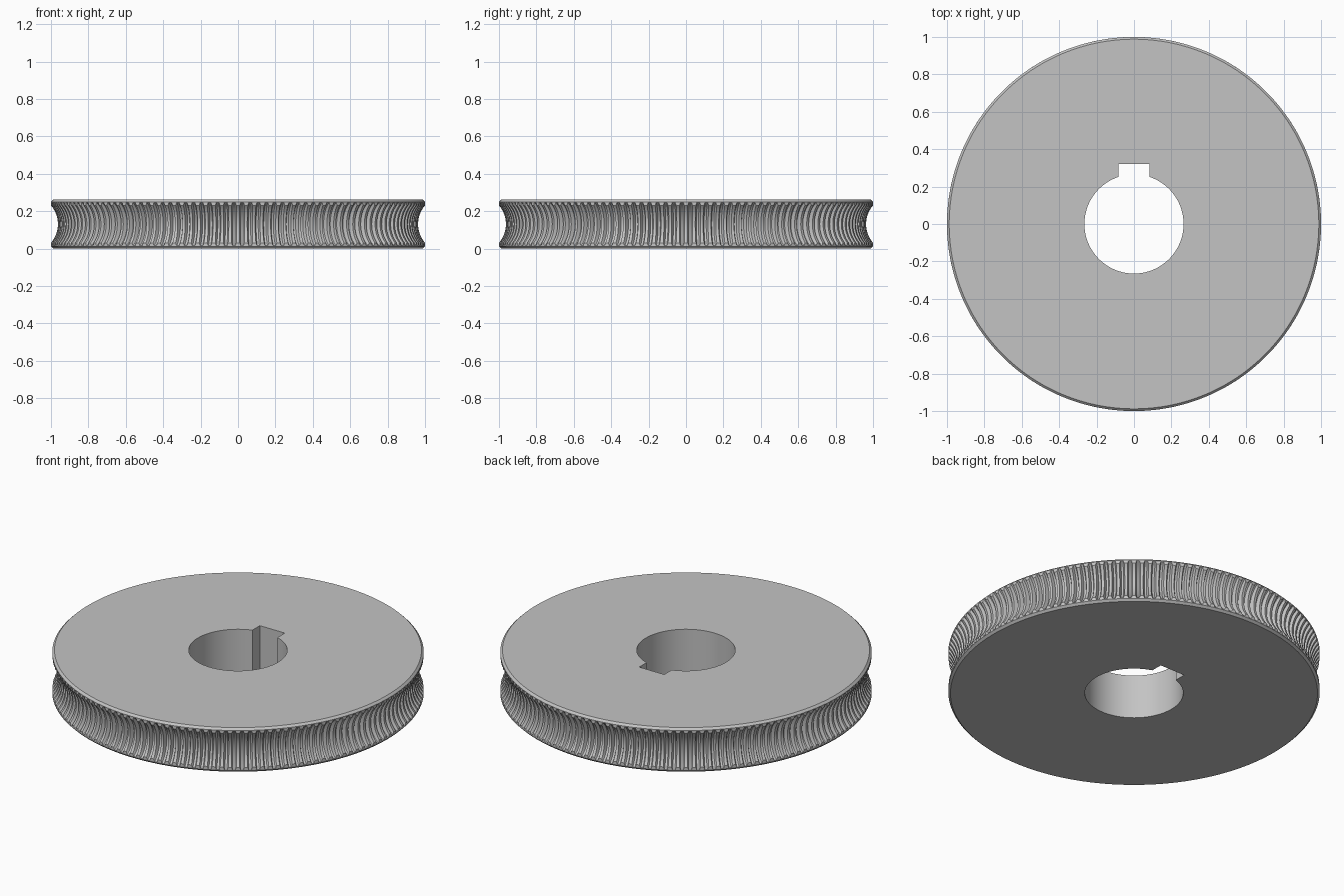
import bpy, bmesh, math

cube = bpy.data.objects.get("Cube")
if cube:
    bpy.data.objects.remove(cube)

TEETH, HEIGHT, MID = 144, 0.262, 0.131
CHAMFER = 0.012
BORE, KEY_HALF, KEY_TOP = 0.265, 0.082, 0.322
THROAT_HALF, THROAT_DEPTH = 0.1, 0.037
ROOT_HALF, ROOT_DEPTH = 0.115, 0.059


def hollow(h, half, depth):
    """Radius of a concave arc cut into a rim of radius 1, at height h from its middle."""
    if abs(h) >= half:
        return 1.0
    arc = (half * half + depth * depth) / (2 * depth)
    return 1 - depth + arc - math.sqrt(arc * arc - h * h)


def polar(bm, r, a, z):
    return bm.verts.new((r * math.cos(a), r * math.sin(a), z))


def rim_loop(bm, z, inset=0.0):
    """One level of the rim: four points for each tooth space."""
    h = z - MID
    tip = hollow(h, THROAT_HALF, THROAT_DEPTH)
    root = min(tip, hollow(h, ROOT_HALF, ROOT_DEPTH))
    floor = 0.006
    mouth = floor + 0.002 + 0.28 * (tip - root)
    loop = []
    for i in range(TEETH):
        a = 2 * math.pi * (i + 0.5) / TEETH
        for r, da in ((tip, -mouth), (root, -floor), (root, floor), (tip, mouth)):
            loop.append(polar(bm, r - inset, a + da, z))
    return loop


def bore_loop(bm, z):
    """Round bore with a square keyway at the back."""
    half = math.asin(KEY_HALF / BORE)
    start, sweep, steps = math.pi / 2 + half, 2 * math.pi - 2 * half, 96
    loop = [polar(bm, BORE, start + sweep * i / steps, z) for i in range(steps + 1)]
    loop += [bm.verts.new((x, KEY_TOP, z)) for x in (KEY_HALF, -KEY_HALF)]
    return loop


def skin(bm, low, high):
    n = len(low)
    for i in range(n):
        j = (i + 1) % n
        bm.faces.new((low[i], low[j], high[j], high[i]))


def loop_edges(bm, loop):
    return [bm.edges.get((v, loop[i - 1])) for i, v in enumerate(loop)]


bm = bmesh.new()

# Toothed rim with chamfered edges
steps = 16
offsets = [-ROOT_HALF] + [THROAT_HALF * (2 * i / steps - 1) for i in range(steps + 1)] + [ROOT_HALF]
levels = [(0, CHAMFER), (CHAMFER, 0)] + [(MID + h, 0) for h in offsets]
levels += [(HEIGHT - CHAMFER, 0), (HEIGHT, CHAMFER)]
rim = [rim_loop(bm, z, inset) for z, inset in levels]
for low, high in zip(rim, rim[1:]):
    skin(bm, low, high)

# Bore wall
bore = [bore_loop(bm, z) for z in (0, HEIGHT)]
skin(bm, *bore)

# Flat side faces
for outer, inner, up in ((rim[0], bore[0], -1), (rim[-1], bore[1], 1)):
    bmesh.ops.triangle_fill(bm, use_beauty=True, normal=(0, 0, up),
                            edges=loop_edges(bm, outer) + loop_edges(bm, inner))
bmesh.ops.recalc_face_normals(bm, faces=bm.faces)

mesh = bpy.data.meshes.new("worm_wheel")
bm.to_mesh(mesh)
bm.free()
wheel = bpy.data.objects.new("worm_wheel", mesh)
bpy.context.collection.objects.link(wheel)

# Plain grey metal
grey = bpy.data.materials.new("grey_metal")
grey.use_nodes = True
grey.diffuse_color = (0.55, 0.55, 0.55, 1)
grey.node_tree.nodes["Principled BSDF"].inputs["Base Color"].default_value = grey.diffuse_color
mesh.materials.append(grey)

bpy.ops.object.select_all(action="DESELECT")
wheel.select_set(True)
bpy.context.view_layer.objects.active = wheel
bpy.ops.object.shade_smooth_by_angle(angle=math.radians(25))
